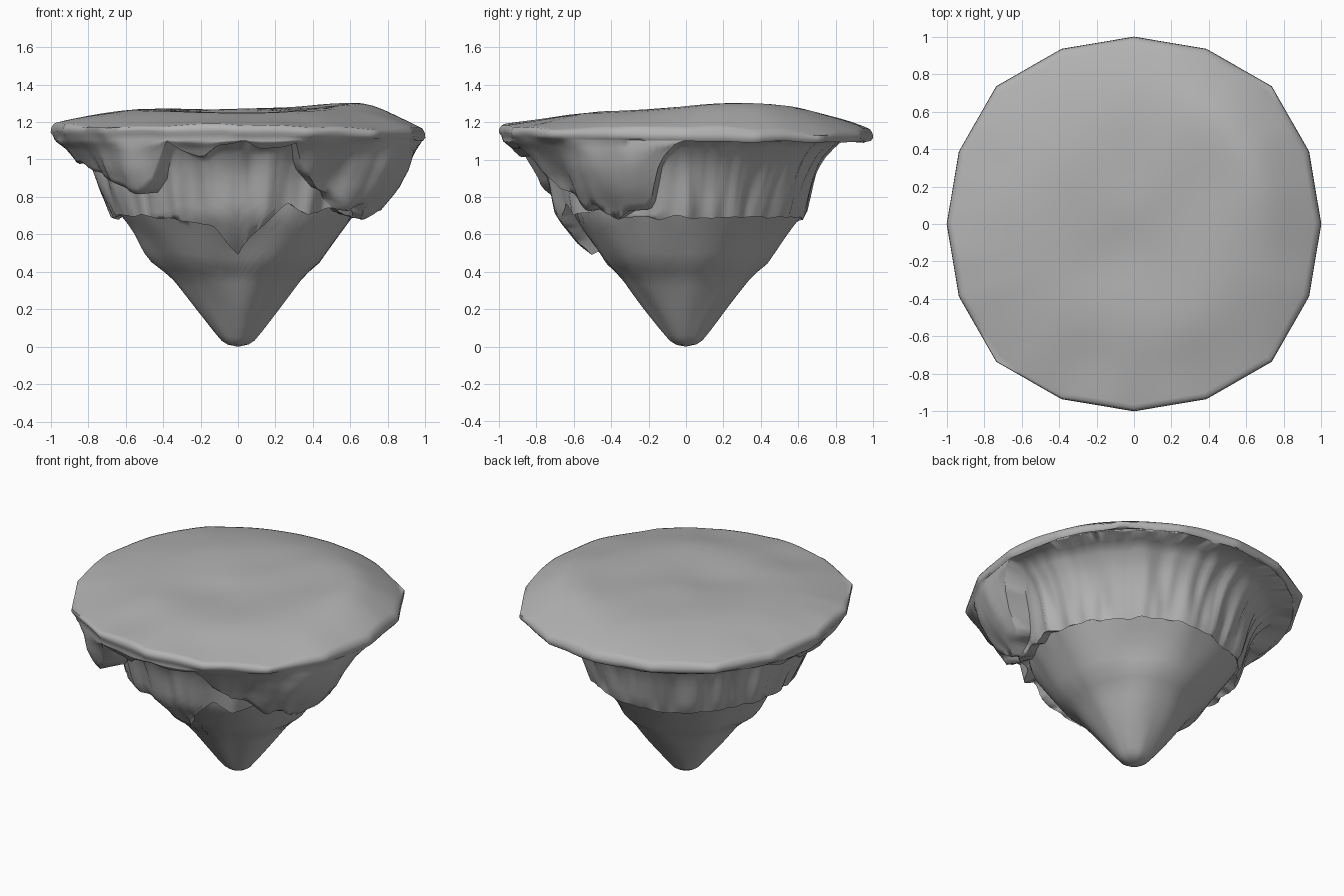
import bpy, bmesh, math
from mathutils import Vector, noise

old = bpy.data.objects.get("Cube")
if old:
    bpy.data.objects.remove(old, do_unlink=True)

STONE = (0.45, 0.45, 0.45, 1)
SIDE_STEPS = 12
COLUMNS = 16 * SIDE_STEPS


def lerp_table(table, x):
    """Piecewise linear lookup in a list of (x, value) pairs."""
    if x <= table[0][0]:
        return table[0][1]
    for (a, va), (b, vb) in zip(table, table[1:]):
        if x <= b:
            return va + (vb - va) * (x - a) / (b - a)
    return table[-1][1]


def bump(x, centre, width):
    return math.exp(-((x - centre) / width) ** 2)


def turn(a, centre, width):
    """Bump around an angle in degrees, continuous all the way round."""
    return bump((a - centre + 180) % 360 - 180, 0, width)


def ripple(a, z, freq, stretch, seed):
    return noise.noise(Vector((math.cos(a) * freq + seed, math.sin(a) * freq, z * stretch)))


# Radius against height for the three layers of rock
CORE = [(0, 0), (.006, .045), (.03, .085), (.09, .135), (.2, .22), (.38, .355),
        (.44, .43), (.55, .51), (.7, .62), (.8, .65), (1.1, .75)]
MIDDLE = [(.45, .46), (.55, .57), (.7, .69), (.9, .74), (1, .78), (1.08, .85), (1.12, .9)]
CURTAIN = [(.66, .73), (.75, .75), (.9, .81), (1, .88), (1.06, .93), (1.1, .98)]

# Lower edge of each layer against angle in degrees (front is -90)
MIDDLE_EDGE = [(-180, .69), (-135, .7), (-115, .67), (-102, .64), (-90, .49),
               (-78, .66), (-67, .77), (-58, .7), (-45, .74), (-30, .69),
               (0, .69), (60, .69), (120, .67), (180, .69)]
CURTAIN_EDGE = [(-180, .98), (-160, .98), (-148, .9), (-138, .88), (-126, .82),
                (-120, .88), (-113, 1.1), (-109, 1.04), (-102, 1.0), (-97, 1.07),
                (-88, 1.1), (-82, 1.05), (-76, 1.07), (-71, 1.1), (-66, .95),
                (-58, .84), (-50, .8), (-42, .72), (-36, .76), (-29, .67),
                (-22, .73), (-14, .73), (-9, .98), (-3, 1.1), (150, 1.1),
                (158, 1.08), (166, 1.02), (173, 1.05), (180, .98)]


def rim_radius(i):
    """Distance to a sixteen-sided outline at column i."""
    def corner(k):
        a = k * math.pi / 8
        r = (1.0, 1.012, 1.04, 1.012)[k % 4]
        return Vector((math.cos(a), math.sin(a))) * r
    k, s = divmod(i, SIDE_STEPS)
    p = corner(k).lerp(corner(k + 1), s / SIDE_STEPS)
    return p.length, math.atan2(p.y, p.x)


def top_height(x, y):
    """Gently rolling plateau with a ridge on the back left."""
    r, a = math.hypot(x, y), math.degrees(math.atan2(y, x))
    z = 1.255 - 0.055 * r ** 4 - 0.02 * r * r
    z -= 0.03 * r ** 12 * max(0, (x + y) / 1.4)
    z += 0.058 * bump(r, .72, .17) * turn(a, 30, 42)
    z += 0.015 * bump(r, .55, .2) + 0.015 * bump(y, .2, .4) * (1 - r * r)
    z -= 0.02 * bump(x, -.1, .2) * bump(y, -.2, .2) + 0.015 * bump(y, -.75, .25)
    return z + 0.008 * noise.noise(Vector((x * 3, y * 3, 4)))


def column(i):
    """Points of one vertical slice from the tip up to the plateau."""
    big, a = rim_radius(i)
    deg = math.degrees(a)
    zm = lerp_table(MIDDLE_EDGE, deg) + .02 * ripple(a, 0, 7, 1, 3)
    zc = min(1.1, lerp_table(CURTAIN_EDGE, deg) + .02 * ripple(a, 0, 9, 1, 8))
    side = .12 * turn(deg, -23, 21) + .13 * turn(deg, -127, 15)
    back = .05 * max(0, math.sin(a)) ** .5
    corner = .05 * turn(deg, 45, 28)
    pts = []

    # Pointed core
    for k in range(1, 19):
        t = (k / 18) ** 1.4
        z = (zm + .02) * t
        r = lerp_table(CORE, z) * (1 + .06 * ripple(a, z, 2, 3, 1))
        r += .035 * turn(deg, -175, 28) * bump(z, .5, .1) - corner * bump(z, .65, .25)
        pts.append((r, z))
    inner = pts[-1][0]
    # Middle shelf
    for k in range(10):
        z = zm + (zc + .01 - zm) * k / 9
        r = lerp_table(MIDDLE, z) - back - corner * bump(z, .7, .25)
        r += .035 * turn(deg, -170, 26) * bump(z, .88, .15)
        r += .035 * ripple(a, z, 6, 2, 5) + .02 * ripple(a, z, 13, 2, 6)
        pts.append((max(r, inner + .005), z))
    # Hanging curtain
    for k in range(10):
        z = zc + (1.105 - zc) * k / 9
        r = lerp_table(CURTAIN, z) + side * bump(z, .89, .2)
        r += (.04 * ripple(a, z, 7, 1.5, 9) + .015 * ripple(a, z, 15, 2, 2)) * min(1, (1.12 - z) * 6)
        pts.append((min(r, big * .985), z))
    # Rounded rim
    lift = -.014 * (math.cos(a) + math.sin(a)) + .012 * ripple(a, 0, 5, 1, 7)
    pts += [(big * .988, 1.114 + lift), (big, 1.13 + lift), (big * .998, 1.152 + lift)]
    ring = [(p[0] * math.cos(a), p[0] * math.sin(a), p[1]) for p in pts]
    # Plateau
    for t in (.985, .965, .94, .9, .85, .8, .75, .7, .63, .55, .45, .35, .25, .15, .07):
        x, y = big * t * math.cos(a), big * t * math.sin(a)
        ring.append((x, y, top_height(x, y) + lift * max(0, t - .6)))
    return ring


# Join the slices into one closed shell
bm = bmesh.new()
grid = [[bm.verts.new(p) for p in column(i)] for i in range(COLUMNS)]
tip = bm.verts.new((0, 0, 0))
crown = bm.verts.new((0, 0, top_height(0, 0)))
for i, here in enumerate(grid):
    there = grid[(i + 1) % COLUMNS]
    bm.faces.new((tip, there[0], here[0]))
    bm.faces.new((crown, here[-1], there[-1]))
    for k in range(len(here) - 1):
        bm.faces.new((here[k], there[k], there[k + 1], here[k + 1]))
bmesh.ops.recalc_face_normals(bm, faces=bm.faces)

mesh = bpy.data.meshes.new("floating_island")
bm.to_mesh(mesh)
bm.free()
island = bpy.data.objects.new("floating_island", mesh)
bpy.context.collection.objects.link(island)

stone = bpy.data.materials.new("grey_stone")
stone.use_nodes = True
stone.diffuse_color = STONE
for node in stone.node_tree.nodes:
    if node.type == "BSDF_PRINCIPLED":
        node.inputs["Base Color"].default_value = STONE
mesh.materials.append(stone)

bpy.ops.object.select_all(action="DESELECT")
island.select_set(True)
bpy.context.view_layer.objects.active = island
bpy.ops.object.shade_smooth_by_angle(angle=math.radians(70))
